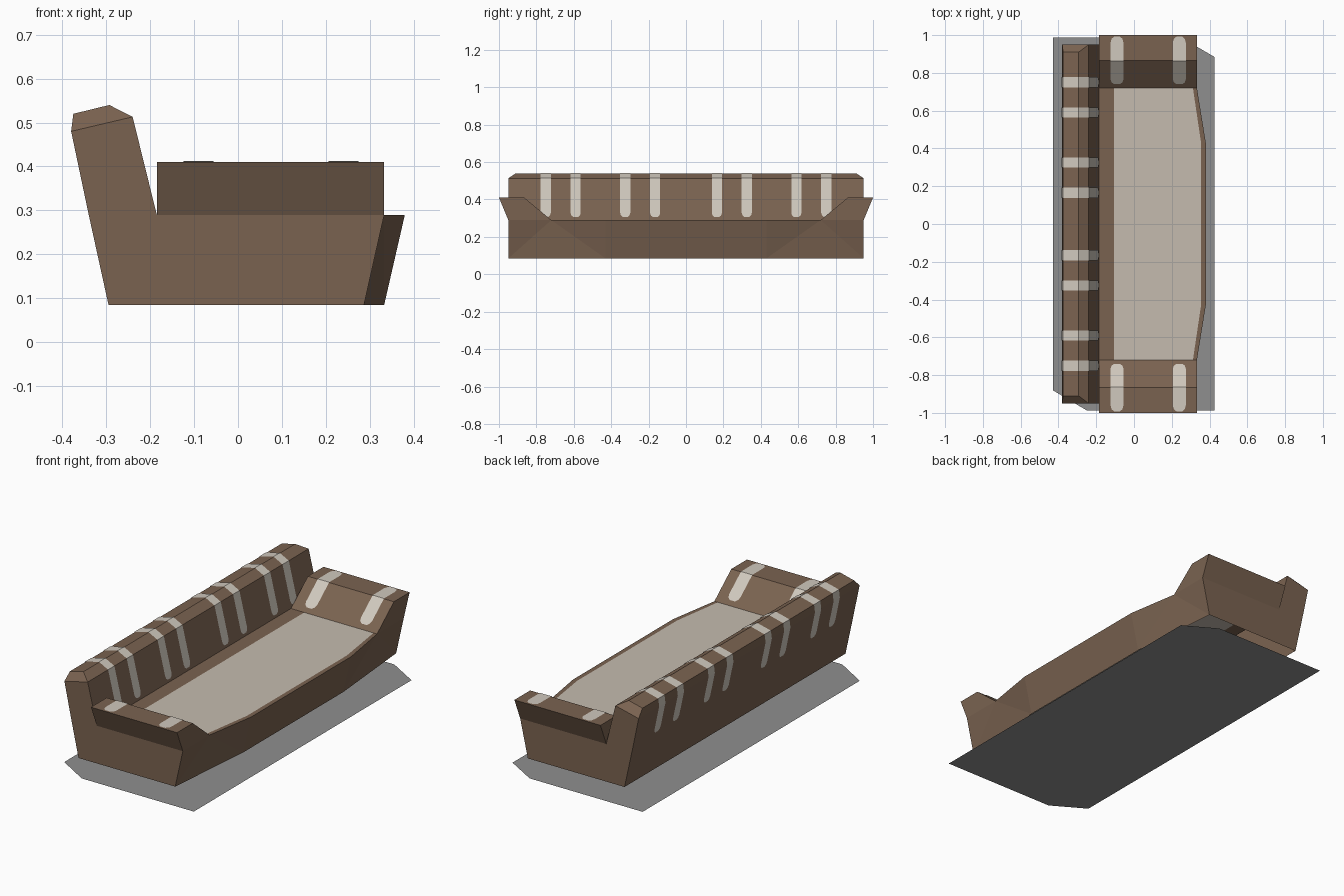
import bpy
from mathutils import Vector

if "Cube" in bpy.data.objects:
    bpy.data.objects.remove(bpy.data.objects["Cube"])


def material(name, rgb):
    m = bpy.data.materials.new(name)
    m.diffuse_color = (*rgb, 1)
    m.use_nodes = True
    m.node_tree.nodes["Principled BSDF"].inputs["Base Color"].default_value = m.diffuse_color
    return m


BROWN = material("brown upholstery", (0.195, 0.124, 0.081))
CREAM = material("pale seat", (0.56, 0.50, 0.43))
STRIPE = material("cream stripe", (0.63, 0.58, 0.51))
SHADE = material("grey floor plate", (0.275, 0.275, 0.275))


def flip(face):
    return [(x, -y, z) for x, y, z in face]


def part(name, faces, mat, ref):
    """Flat-faced open shell; every face is turned away from the point ref."""
    verts, polys = [], []
    for f in faces:
        pts = [Vector(p) for p in f]
        n = Vector((0, 0, 0))
        for i, p in enumerate(pts):
            n += (p - pts[0]).cross(pts[(i + 1) % len(pts)] - pts[0])
        mid = sum(pts, Vector((0, 0, 0))) / len(pts)
        if n.dot(mid - Vector(ref)) < 0:
            pts.reverse()
        ids = []
        for p in pts:
            key = tuple(round(c, 5) for c in p)
            if key not in verts:
                verts.append(key)
            ids.append(verts.index(key))
        polys.append(ids)
    me = bpy.data.meshes.new(name)
    me.from_pydata(verts, [], polys)
    me.materials.append(mat)
    ob = bpy.data.objects.new(name, me)
    bpy.context.collection.objects.link(ob)
    return ob


LO, SEAT = 0.085, 0.29
Y1, Y2, Y3 = 0.43, 0.72, 0.95   # bend of front, arm foot, end wall
XB = -0.34                      # rear wall at seat height

# base: rear wall, bowed front, end walls, seat rim (open underneath)
half = [
    [(0.38, Y1, SEAT), (0.333, Y2, SEAT), (0.333, Y1, LO)],
    [(0.333, Y2, SEAT), (0.287, Y3, LO), (0.333, Y1, LO)],
    [(0.333, Y2, SEAT), (0.333, Y3, SEAT), (0.287, Y3, LO)],
    [(-0.295, Y3, LO), (0.287, Y3, LO), (0.333, Y3, SEAT),
     (-0.185, Y3, SEAT), (XB, Y3, SEAT)],
    [(0.355, Y1, SEAT), (0.38, Y1, SEAT), (0.333, Y2, SEAT), (0.312, Y2, SEAT)],
]


def span(a, b, y):
    return [(a[0], -y, a[1]), (b[0], -y, b[1]), (b[0], y, b[1]), (a[0], y, a[1])]


middle = [
    span((-0.295, LO), (XB, SEAT), Y3),
    span((0.333, LO), (0.38, SEAT), Y1),
    span((0.355, SEAT), (0.38, SEAT), Y1),
    span((-0.185, SEAT), (-0.105, SEAT), Y2),
]
part("base", middle + half + [flip(f) for f in half], BROWN, (0, 0, 0.1))

# pale seat surface
edge = [(-0.105, Y2), (0.312, Y2), (0.355, Y1)]
edge += [(x, -y) for x, y in reversed(edge)]
part("seat", [[(x, y, SEAT) for x, y in edge]], CREAM, (0, 0, 0))

# backrest with chamfered top and ends
A, B, C, D = (-0.38, 0.48), (-0.375, 0.52), (-0.293, 0.54), (-0.24, 0.513)
YT = 0.91
half = [
    [(XB, Y3, SEAT), (-0.185, Y3, SEAT), (D[0], Y3, D[1]), (A[0], Y3, A[1])],
    [(A[0], Y3, A[1]), (D[0], Y3, D[1]), (C[0], YT, C[1]), (B[0], YT, B[1])],
]


def taper(a, ya, b, yb):
    return [(a[0], -ya, a[1]), (b[0], -yb, b[1]), (b[0], yb, b[1]), (a[0], ya, a[1])]


middle = [
    span((XB, SEAT), A, Y3),
    taper(A, Y3, B, YT),
    span(B, C, YT),
    taper(D, Y3, C, YT),
    span(D, (-0.185, SEAT), Y3),
]
part("backrest", middle + half + [flip(f) for f in half], BROWN, (-0.28, 0, 0.35))

# flared arms
arm = [(Y3, SEAT), (1.0, 0.41), (0.865, 0.41), (Y2, SEAT)]
X0, X1 = -0.185, 0.333
faces = [[(x, y, z) for y, z in arm] for x in (X0, X1)]
for (ya, za), (yb, zb) in zip(arm, arm[1:]):
    faces.append([(X0, ya, za), (X1, ya, za), (X1, yb, zb), (X0, yb, zb)])
part("arm_back", faces, BROWN, (0.07, 0.88, 0.32))
part("arm_front", [flip(f) for f in faces], BROWN, (0.07, -0.88, 0.32))


def ribbon(path, ref, w, round_end, lift=0.0025):
    """Profile points pushed off the surface, with half widths (rounded ends)."""
    pts = [Vector(p) for p in path]

    def ease(p, q):
        d = (q - p).normalized()
        return [(p, w * 0.45), (p + d * w * 0.35, w * 0.85), (p + d * w * 0.9, w)]

    row = ease(pts[0], pts[1]) + [(p, w) for p in pts[1:-1]]
    row += ease(pts[-1], pts[-2])[::-1] if round_end else [(pts[-1], w)]
    out = []
    for i, (p, h) in enumerate(row):
        n = Vector((0, 0))
        for a, b in ((i - 1, i), (i, i + 1)):
            if a >= 0 and b < len(row):
                d = (row[b][0] - row[a][0]).normalized()
                m = Vector((-d.y, d.x))
                n += m if m.dot((row[a][0] + row[b][0]) / 2 - Vector(ref)) > 0 else -m
        out.append((p + n.normalized() * lift, h))
    return out


# stripes over the backrest
row = ribbon([(-0.189, 0.305), D, C, B, A, (-0.347, 0.325)], (-0.28, 0.36), 0.027, True)
faces = []
for yc in (0.165, 0.325, 0.59, 0.75):
    for y in (yc, -yc):
        for (p, h), (q, k) in zip(row, row[1:]):
            faces.append([(p.x, y - h, p.y), (p.x, y + h, p.y),
                          (q.x, y + k, q.y), (q.x, y - k, q.y)])
part("backrest_stripes", faces, STRIPE, (-0.28, 0, 0.36))

# stripes over the arms
row = ribbon([(0.742, 0.308), (0.865, 0.41), (0.992, 0.41)], (0.88, 0.3), 0.034, True)
faces = []
for xc in (-0.09, 0.24):
    for (p, h), (q, k) in zip(row, row[1:]):
        faces.append([(xc - h, p.x, p.y), (xc + h, p.x, p.y),
                      (xc + k, q.x, q.y), (xc - k, q.x, q.y)])
part("arm_stripes_back", faces, STRIPE, (0.07, 0.88, 0.3))
part("arm_stripes_front", [flip(f) for f in faces], STRIPE, (0.07, -0.88, 0.3))

# flat floor plate
edge = [(-0.43, 0.987), (0.25, 0.987), (0.425, 0.885),
        (0.425, -0.987), (-0.25, -0.987), (-0.43, -0.88)]
part("floor_plate", [[(x, y, 0) for x, y in edge]], SHADE, (0, 0, -1))
